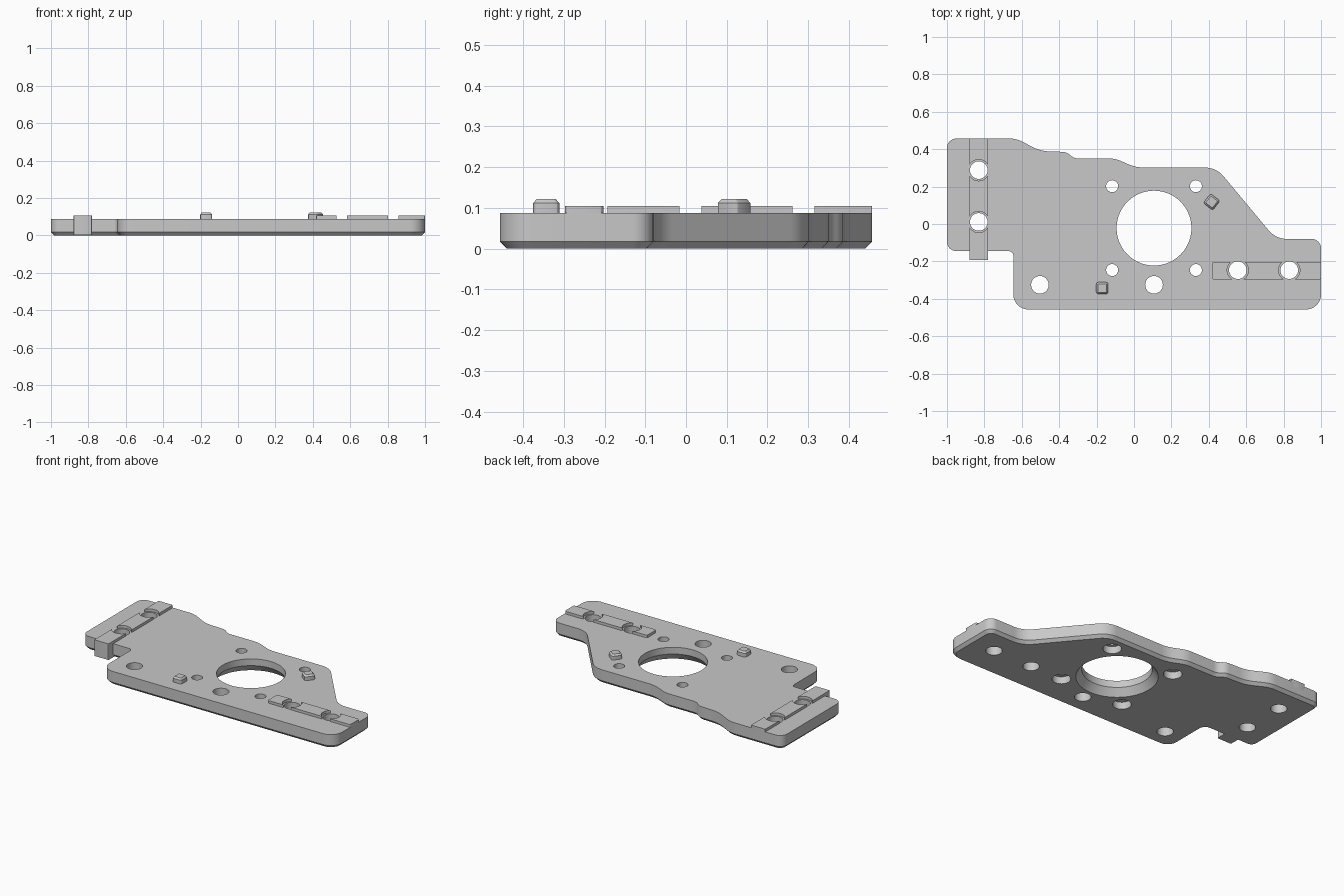
import bpy, bmesh, math
from mathutils import Vector

if "Cube" in bpy.data.objects:
    bpy.data.objects.remove(bpy.data.objects["Cube"], do_unlink=True)

GREY = (0.58, 0.58, 0.58, 1)
mat = bpy.data.materials.new("plain grey")
mat.use_nodes = True
mat.diffuse_color = GREY
mat.node_tree.nodes["Principled BSDF"].inputs["Base Color"].default_value = GREY

TOP = 0.088      # top of the plate
RAIL_TOP = 0.105


def rounded(corners, steps=8):
    """Outline from (x, y, radius) corners, with each corner turned into an arc."""
    pts = []
    for i, (x, y, r) in enumerate(corners):
        p = Vector((x, y))
        u = (Vector(corners[i - 1][:2]) - p).normalized()
        v = (Vector(corners[(i + 1) % len(corners)][:2]) - p).normalized()
        half = u.angle(v) / 2
        c = p + (u + v).normalized() * r / math.sin(half)
        a = (p + u * r / math.tan(half) - c).normalized()
        b = (p + v * r / math.tan(half) - c).normalized()
        pts += [c + a.slerp(b, k / steps) * r for k in range(steps + 1)]
    return pts


def circle(x, y, r, n=48):
    return [Vector((x + r * math.cos(2 * math.pi * k / n),
                    y + r * math.sin(2 * math.pi * k / n))) for k in range(n)]


def box(x0, x1, y0, y1, r=0.006):
    return rounded([(x0, y0, r), (x1, y0, r), (x1, y1, r), (x0, y1, r)], 3)


def inset(pts, d):
    """Move a counter-clockwise outline inwards by d."""
    out = []
    for i, p in enumerate(pts):
        e = (p - pts[i - 1]).normalized()
        f = (pts[(i + 1) % len(pts)] - p).normalized()
        n1, n2 = Vector((-e.y, e.x)), Vector((-f.y, f.x))
        m = (n1 + n2).normalized()
        out.append(p + m * d / max(m.dot(n1), 0.3))
    return out


def stack(name, outline, sections):
    """Solid made of the outline at several (height, inset) sections."""
    area = sum(outline[i - 1].cross(p) for i, p in enumerate(outline))
    if area < 0:
        outline = outline[::-1]
    bm = bmesh.new()
    rings = [[bm.verts.new((p.x, p.y, z)) for p in inset(outline, d)]
             for z, d in sections]
    bm.faces.new(rings[0])
    bm.faces.new(rings[-1])
    for low, high in zip(rings, rings[1:]):
        for i in range(len(low)):
            bm.faces.new((low[i - 1], low[i], high[i], high[i - 1]))
    bmesh.ops.recalc_face_normals(bm, faces=bm.faces)
    me = bpy.data.meshes.new(name)
    bm.to_mesh(me)
    bm.free()
    me.materials.append(mat)
    ob = bpy.data.objects.new(name, me)
    bpy.context.collection.objects.link(ob)
    return ob


def activate(ob):
    bpy.ops.object.select_all(action='DESELECT')
    ob.select_set(True)
    bpy.context.view_layer.objects.active = ob


def cut(ob, outline, sections):
    """Subtract a stacked solid, then discard the cutter."""
    cutter = stack("cutter", outline, sections)
    cutter.hide_render = True
    mod = ob.modifiers.new("cut", 'BOOLEAN')
    mod.operation, mod.solver, mod.object = 'DIFFERENCE', 'EXACT', cutter
    activate(ob)
    bpy.ops.object.modifier_apply(modifier=mod.name)
    bpy.data.objects.remove(cutter, do_unlink=True)


# Base plate with a chamfered lower edge
plate = stack("base_plate", rounded([
    (-1, 0.457, 0.05), (-0.63, 0.457, 0.15), (-0.5, 0.39, 0.2),
    (-0.36, 0.385, 0.06), (-0.32, 0.35, 0.06), (-0.1, 0.35, 0.15),
    (0.01, 0.302, 0.2), (0.44, 0.302, 0.13), (0.758, -0.08, 0.13),
    (1, -0.08, 0.05), (1, -0.457, 0.08), (-0.645, -0.457, 0.08),
    (-0.645, -0.145, 0.025), (-1, -0.145, 0.05)]),
    [(0, 0.017), (0.018, 0), (TOP, 0)])

# Large opening, flared towards the underside
cut(plate, circle(0.107, -0.022, 0.2, 96),
    [(-0.02, -0.034), (0, -0.034), (0.045, 0), (0.12, 0)])

# Four screw holes, counterbored from below
for sx in (-1, 1):
    for sy in (-1, 1):
        cut(plate, circle(0.107 + sx * 0.224, -0.022 + sy * 0.224, 0.032),
            [(-0.02, -0.021), (0.045, -0.021), (0.045, 0), (0.12, 0)])

# Plain through holes
right_holes = [(-0.83, 0.288), (-0.83, 0.011)]
left_holes = [(0.555, -0.247), (0.83, -0.247)]
for x, y in right_holes + left_holes + [(-0.503, -0.325), (0.107, -0.325)]:
    cut(plate, circle(x, y, 0.047), [(-0.02, 0), (0.12, 0)])

# Raised rails, interrupted around the holes
right_rail = stack("right_rail", box(-0.88, -0.78, -0.193, 0.457, 0.004),
                   [(0.06, 0), (RAIL_TOP, 0)])
left_rail = stack("left_rail", box(0.418, 1, -0.297, -0.203, 0.01),
                  [(0.06, 0), (RAIL_TOP, 0)])
for rail, holes in ((right_rail, right_holes), (left_rail, left_holes)):
    for x, y in holes:
        cut(rail, circle(x, y, 0.057), [(0.03, 0), (0.14, 0)])

# Block carrying the overhanging end of the right rail
stack("rail_end_block", box(-0.88, -0.78, -0.193, -0.12, 0.004),
      [(0.002, 0), (0.09, 0)])

# Two square locating pegs with chamfered tops
for name, x, y, turn in (("front_peg", -0.17, -0.343, 0),
                         ("back_peg", 0.415, 0.118, -38)):
    h = 0.032
    peg = stack(name, box(-h, h, -h, h, 0.012),
                [(0.06, 0), (0.112, 0), (0.122, 0.009)])
    peg.location = (x, y, 0)
    peg.rotation_euler.z = math.radians(turn)

# Smooth the curved walls and keep the edges crisp
for ob in bpy.context.collection.objects:
    if ob.type == 'MESH' and mat.name in ob.data.materials:
        activate(ob)
        bpy.ops.object.shade_smooth_by_angle(angle=math.radians(25))
